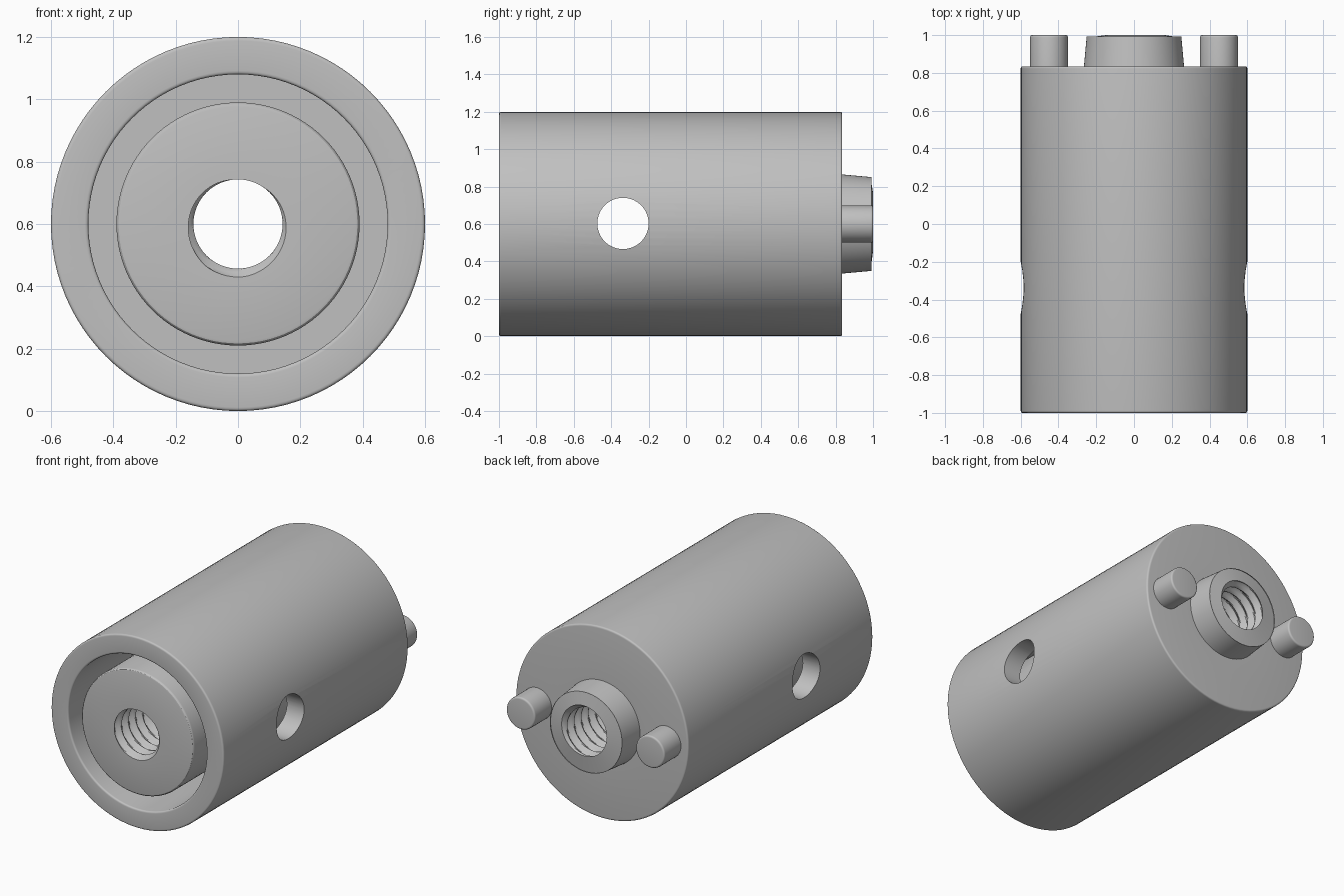
import bpy, bmesh, math
from mathutils import Vector, Matrix

if "Cube" in bpy.data.objects:
    bpy.data.objects.remove(bpy.data.objects["Cube"], do_unlink=True)

AXIS_Z = 0.6
SEGMENTS = 96
PITCH, BORE, DEPTH = 0.07, 0.143, 0.027

metal = bpy.data.materials.new("grey_metal")
metal.use_nodes = True
metal.diffuse_color = (0.53, 0.53, 0.53, 1)
metal.node_tree.nodes["Principled BSDF"].inputs["Base Color"].default_value = metal.diffuse_color


def rounded(corners, steps=4):
    """Turn (radius, y, fillet) corners into a profile with rounded edges."""
    points = []
    for i, (r, y, fillet) in enumerate(corners):
        p = Vector((r, y))
        if not fillet:
            points.append(p)
            continue
        before = Vector(corners[i - 1][:2])
        after = Vector(corners[(i + 1) % len(corners)][:2])
        a = p + (before - p).normalized() * fillet
        b = p + (after - p).normalized() * fillet
        for s in range(steps + 1):
            t = s / steps
            points.append(a * (1 - t) ** 2 + p * 2 * t * (1 - t) + b * t * t)
    return points


def thread_radius(y, angle):
    """Right-handed V thread with small flats on crest and root."""
    phase = ((y + 1) / PITCH + (angle + 1.8) / math.tau) % 1
    wave = abs(2 * phase - 1)
    return BORE + DEPTH * min(1, max(0, 1.3 * wave - 0.15))


def make_object(name, bm):
    bmesh.ops.recalc_face_normals(bm, faces=bm.faces)
    mesh = bpy.data.meshes.new(name)
    bm.to_mesh(mesh)
    bm.free()
    mesh.materials.append(metal)
    obj = bpy.data.objects.new(name, mesh)
    bpy.context.collection.objects.link(obj)
    return obj


def lathe(name, profile, segments, centre_x=0, thread_rows=(), closed=True):
    """Spin a profile round the y axis; thread rows follow the helix."""
    bm = bmesh.new()
    rings = []
    rows = [(p.x, p.y) for p in profile] + [(None, y) for y in thread_rows]
    for r, y in rows:
        ring = []
        for i in range(segments):
            a = math.tau * i / segments
            radius = thread_radius(y, a) if r is None else r
            ring.append(bm.verts.new((centre_x + radius * math.cos(a), y,
                                      AXIS_Z + radius * math.sin(a))))
        rings.append(ring)
    pairs = list(zip(rings, rings[1:]))
    if closed:
        pairs.append((rings[-1], rings[0]))
    else:
        bm.faces.new(rings[0])
        bm.faces.new(rings[-1])
    for lower, upper in pairs:
        for i in range(segments):
            j = (i + 1) % segments
            bm.faces.new((lower[i], lower[j], upper[j], upper[i]))
    return make_object(name, bm)


def activate(obj):
    bpy.ops.object.select_all(action="DESELECT")
    obj.select_set(True)
    bpy.context.view_layer.objects.active = obj


# Body: core, deep ring groove, sleeve, tapered boss and threaded bore
body_profile = rounded([
    (0.39, -1, 0.014), (0.39, 0.4, 0), (0.48, 0.4, 0), (0.48, -1, 0.012),
    (0.6, -1, 0.012), (0.6, 0.835, 0.012), (0.265, 0.835, 0), (0.25, 1, 0.014),
])
# the first corner is rounded towards the bore rather than the boss
body_profile = [Vector((0.376, -1))] + [
    Vector((0.39 - 0.014 * (1 - math.sin(t)), -1 + 0.014 * (1 - math.cos(t))))
    for t in (math.pi / 6, math.pi / 3, math.pi / 2)] + body_profile[5:]
row_count = round(2 / PITCH * 8)
thread_rows = [1 - 2 * i / row_count for i in range(row_count + 1)]
body = lathe("threaded_body", body_profile, SEGMENTS, thread_rows=thread_rows)

# Cross hole right through the sleeve and core
bm = bmesh.new()
bmesh.ops.create_cone(
    bm, cap_ends=True, segments=64, radius1=0.137, radius2=0.137, depth=1.6,
    matrix=Matrix.Translation((0, -0.337, AXIS_Z + 0.003)) @ Matrix.Rotation(math.pi / 2, 4, "Y"))
cutter = make_object("cross_hole_cutter", bm)
cutter.hide_render = True
activate(body)
cut = body.modifiers.new("cross_hole", "BOOLEAN")
cut.operation = "DIFFERENCE"
cut.solver = "MANIFOLD"
cut.object = cutter
bpy.ops.object.modifier_apply(modifier=cut.name)
bpy.data.objects.remove(cutter, do_unlink=True)

# Two drive pins on the back face
pins = []
for side, x in (("left", 0.45), ("right", -0.45)):
    profile = rounded([(0.1, 0.82, 0), (0.1, 1, 0.012), (0, 1, 0)])[:-1]
    pins.append(lathe(side + "_drive_pin", profile, 48, centre_x=x, closed=False))

for obj in [body] + pins:
    activate(obj)
    bpy.ops.object.shade_smooth_by_angle(angle=math.radians(30))
